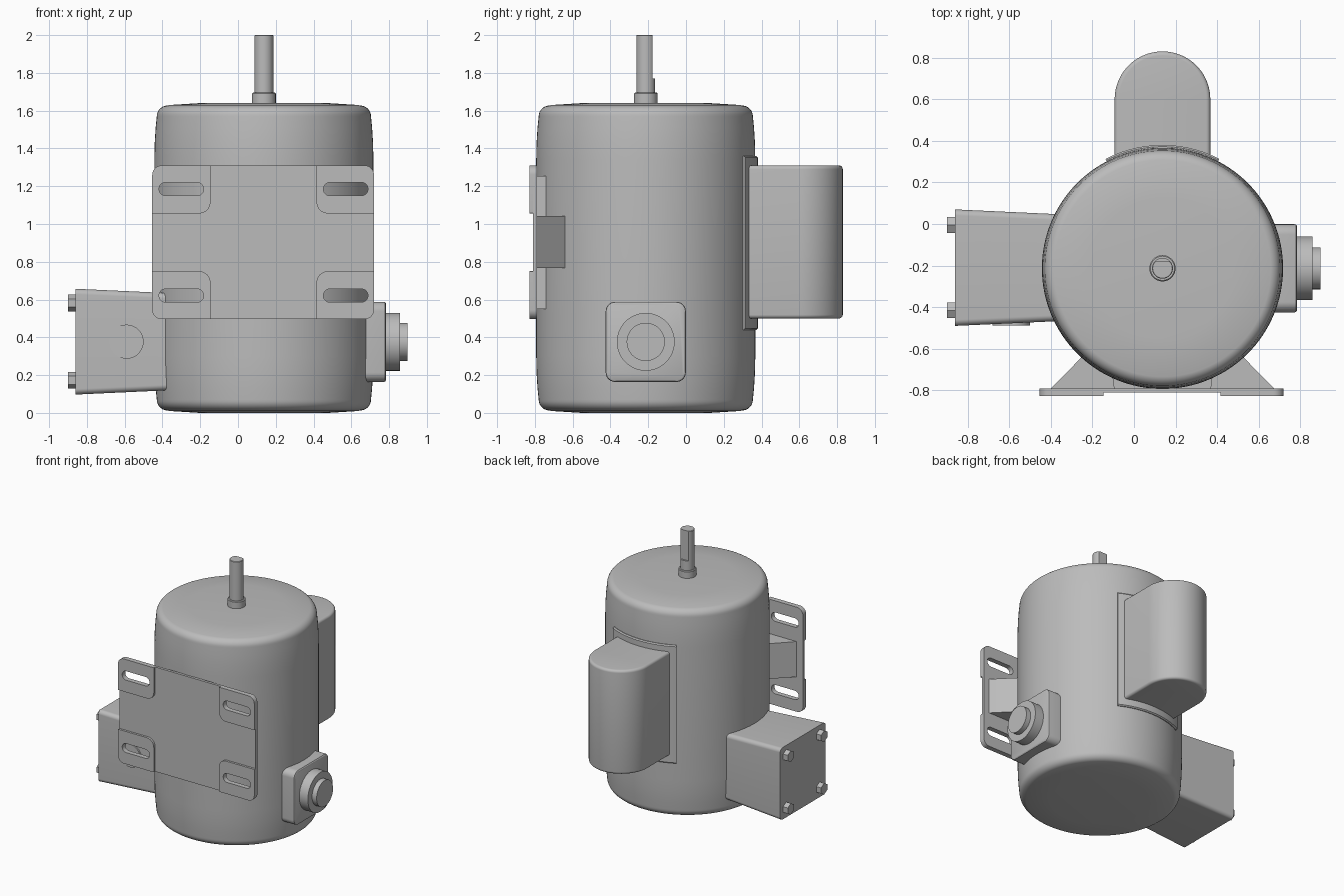
import bpy, bmesh, math
from mathutils import Matrix, Vector

if "Cube" in bpy.data.objects:
    bpy.data.objects.remove(bpy.data.objects["Cube"])

CX, CY, R = 0.137, -0.213, 0.58          # motor axis and radius
grey = bpy.data.materials.new("motor grey")
grey.diffuse_color = (0.5, 0.5, 0.5, 1)
grey.use_nodes = True
grey.node_tree.nodes["Principled BSDF"].inputs["Base Color"].default_value = grey.diffuse_color


def finish(name, bm):
    bmesh.ops.remove_doubles(bm, verts=bm.verts, dist=1e-5)
    bmesh.ops.recalc_face_normals(bm, faces=bm.faces)
    me = bpy.data.meshes.new(name)
    bm.to_mesh(me)
    bm.free()
    me.materials.append(grey)
    ob = bpy.data.objects.new(name, me)
    bpy.context.collection.objects.link(ob)
    return ob


def loft(name, rings):
    """Skin a list of equal-length closed rings and cap both ends."""
    bm = bmesh.new()
    vs = [[bm.verts.new(p) for p in ring] for ring in rings]
    n = len(vs[0])
    for a, b in zip(vs, vs[1:]):
        for i in range(n):
            bm.faces.new((a[i], a[(i + 1) % n], b[(i + 1) % n], b[i]))
    bm.faces.new(vs[0])
    bm.faces.new(vs[-1])
    return finish(name, bm)


def lathe(name, profile, place, seg=64):
    """Profile of (radius, height) turned about z, then placed by a matrix."""
    ang = [2 * math.pi * i / seg for i in range(seg)]
    return loft(name, [[place @ Vector((r * math.cos(a), r * math.sin(a), h)) for a in ang]
                       for r, h in profile])


def round_rect(x0, x1, y0, y1, radii, n=10):
    """Corner radii in the order top right, top left, bottom left, bottom right."""
    pts = []
    for k, (x, y, sx, sy) in enumerate([(x1, y1, -1, -1), (x0, y1, 1, -1),
                                        (x0, y0, 1, 1), (x1, y0, -1, 1)]):
        r = radii[k]
        for i in range(n + 1):
            a = math.pi / 2 * (k + i / n)
            pts.append((x + sx * r + r * math.cos(a), y + sy * r + r * math.sin(a)))
    return pts


def plate(name, loops, y0, y1):
    """Flat plate facing -y from (x, z) loops; inner loops become holes."""
    cu = bpy.data.curves.new(name, 'CURVE')
    cu.dimensions, cu.fill_mode, cu.extrude = '2D', 'BOTH', (y1 - y0) / 2
    for loop in loops:
        sp = cu.splines.new('POLY')
        sp.points.add(len(loop) - 1)
        for p, q in zip(sp.points, loop):
            p.co = (q[0], q[1], 0, 1)
        sp.use_cyclic_u = True
    tmp = bpy.data.objects.new(name + " outline", cu)
    bpy.context.collection.objects.link(tmp)
    bpy.context.view_layer.update()
    bm = bmesh.new()
    bm.from_mesh(tmp.to_mesh())
    bpy.data.objects.remove(tmp)
    bm.transform(Matrix.Translation((0, (y0 + y1) / 2, 0)) @ Matrix.Rotation(math.pi / 2, 4, 'X'))
    return finish(name, bm)


# Motor body with softly rounded ends
end = [(0.34, 0.0), (0.50, 0.01)]
end += [(0.51 + 0.057 * math.sin(t), 0.07 - 0.057 * math.cos(t))
        for t in [math.pi / 2 * i / 8 for i in range(9)]]
end += [(0.573, 0.13), (0.578, 0.21), (R, 0.30)]
prof = end + [(r, 1.64 - h) for r, h in reversed(end)]
lathe("motor_body", prof, Matrix.Translation((CX, CY, 0)), 128)

# Shaft with collar and a flat milled on its rear side
axis = Matrix.Translation((CX, CY, 0))
lathe("shaft_collar", [(0.063, 1.60), (0.063, 1.69), (0.058, 1.695)], axis)
shaft = lathe("shaft", [(0.05, 1.6), (0.05, 1.77), (0.05, 1.7701), (0.05, 1.997), (0.047, 2.0)], axis)
for v in shaft.data.vertices:
    if v.co.z > 1.77005:
        v.co.y = min(v.co.y, CY + 0.036)

# Capacitor housing: half-round outline with softened ends
def capsule(inset, z):
    r = 0.23 - inset
    arc = [(CX + r * math.cos(math.pi * i / 40), 0.60 + r * math.sin(math.pi * i / 40), z)
           for i in range(41)]
    return [(CX + r, 0.25, z)] + arc + [(CX - r, 0.25, z)]

b = 0.02
soft = [(b * (1 - math.sin(t)), b * (1 - math.cos(t))) for t in [math.pi / 2 * i / 5 for i in range(6)]]
loft("capacitor_housing", [capsule(i, 0.50 + h) for i, h in soft]
     + [capsule(i, 1.31 - h) for i, h in reversed(soft)])

# Curved flange hugging the body under the capacitor housing
sweep = [math.radians(90 - 27.5 + 55 * i / 32) for i in range(33)]
def band(r, z):
    return ([(CX + r * math.cos(a), CY + r * math.sin(a), z) for a in sweep]
            + [(CX + 0.56 * math.cos(a), CY + 0.56 * math.sin(a), z) for a in reversed(sweep)])
loft("capacitor_flange", [band(0.585, 0.44), band(0.593, 0.448), band(0.593, 1.352), band(0.585, 1.36)])

# Terminal box, tapering toward the body
def box_ring(x, s):
    return [(x, y, z) for y, z in round_rect(-0.21 - s, -0.21 + s, 0.377 - s, 0.377 + s, [0.03] * 4)]
loft("terminal_box", [box_ring(-0.86, 0.28), box_ring(-0.34, 0.256)])
lathe("terminal_knockout", [(0.09, 0), (0.09, 0.02)],
      Matrix.Translation((-0.59, -0.482, 0.377)) @ Matrix.Rotation(math.pi / 2, 4, 'X')
      @ Matrix.Translation((0, 0, -0.015)))

# Hex cover bolts
for i, y in enumerate((-0.415, -0.005)):
    for j, z in enumerate((0.172, 0.582)):
        lathe(f"cover_bolt_{i}{j}", [(0.044, 0), (0.044, 0.04)],
              Matrix.Translation((-0.86, y, z)) @ Matrix.Rotation(-math.pi / 2, 4, 'Y'), 6)

# Square fitting with stepped round boss on the right
def fit_ring(x, s):
    return [(x, y, z) for y, z in round_rect(-0.213 - s, -0.213 + s, 0.376 - s, 0.376 + s, [0.05] * 4)]
loft("side_fitting", [fit_ring(0.62, 0.212), fit_ring(0.772, 0.212), fit_ring(0.779, 0.21), fit_ring(0.784, 0.203)])
lathe("side_boss", [(0.153, 0.75), (0.153, 0.858), (0.101, 0.858), (0.101, 0.897)],
      Matrix.Translation((0, -0.213, 0.376)) @ Matrix.Rotation(math.pi / 2, 4, 'Y'))

# Mounting plate and four raised slotted pads
def slot(x, z):
    return round_rect(x - 0.118, x + 0.118, z - 0.035, z + 0.035, [0.0349] * 4)
slots = {(sx, sz): slot(CX - 0.002 + sx * 0.435, 0.903 + sz * 0.282) for sx in (-1, 1) for sz in (-1, 1)}
plate("mounting_plate", [round_rect(-0.454, 0.72, 0.496, 1.31, [0.05] * 4)] + list(slots.values()), -0.811, -0.79)
for (sx, sz), hole in slots.items():
    x0, x1 = (-0.454, -0.146) if sx < 0 else (0.416, 0.72)
    z0, z1 = (0.496, 0.75) if sz < 0 else (1.056, 1.31)
    inner = {(-1, 1): 3, (1, 1): 2, (-1, -1): 0, (1, -1): 1}[sx, sz]
    radii = [0.003] * 4
    radii[inner], radii[(inner + 2) % 4] = 0.06, 0.05
    plate(f"mounting_pad_{'left' if sx < 0 else 'right'}_{'low' if sz < 0 else 'high'}",
          [round_rect(x0, x1, z0, z1, radii), hole], -0.828, -0.80)

# Saddle joining plate to body, and side gussets
saddle = [(-0.232, -0.80), (0.232, -0.80), (0.245, -0.70), (-0.245, -0.70)]
loft("mounting_saddle", [[(CX + x, y, z) for x, y in saddle] for z in (0.55, 1.255)])
for side, name in ((-1, "left"), (1, "right")):
    wedge = [(0.10, -0.80), (0.545, -0.80), (0.40, -0.652), (0.36, -0.61), (0.10, -0.70)]
    loft(f"mounting_gusset_{name}", [[(CX + side * x, y, z) for x, y in wedge] for z in (0.767, 1.042)])

# Smooth shading with crisp edges
bpy.ops.object.select_all(action='SELECT')
bpy.context.view_layer.objects.active = bpy.data.objects["motor_body"]
bpy.ops.object.shade_smooth_by_angle(angle=math.radians(32))
